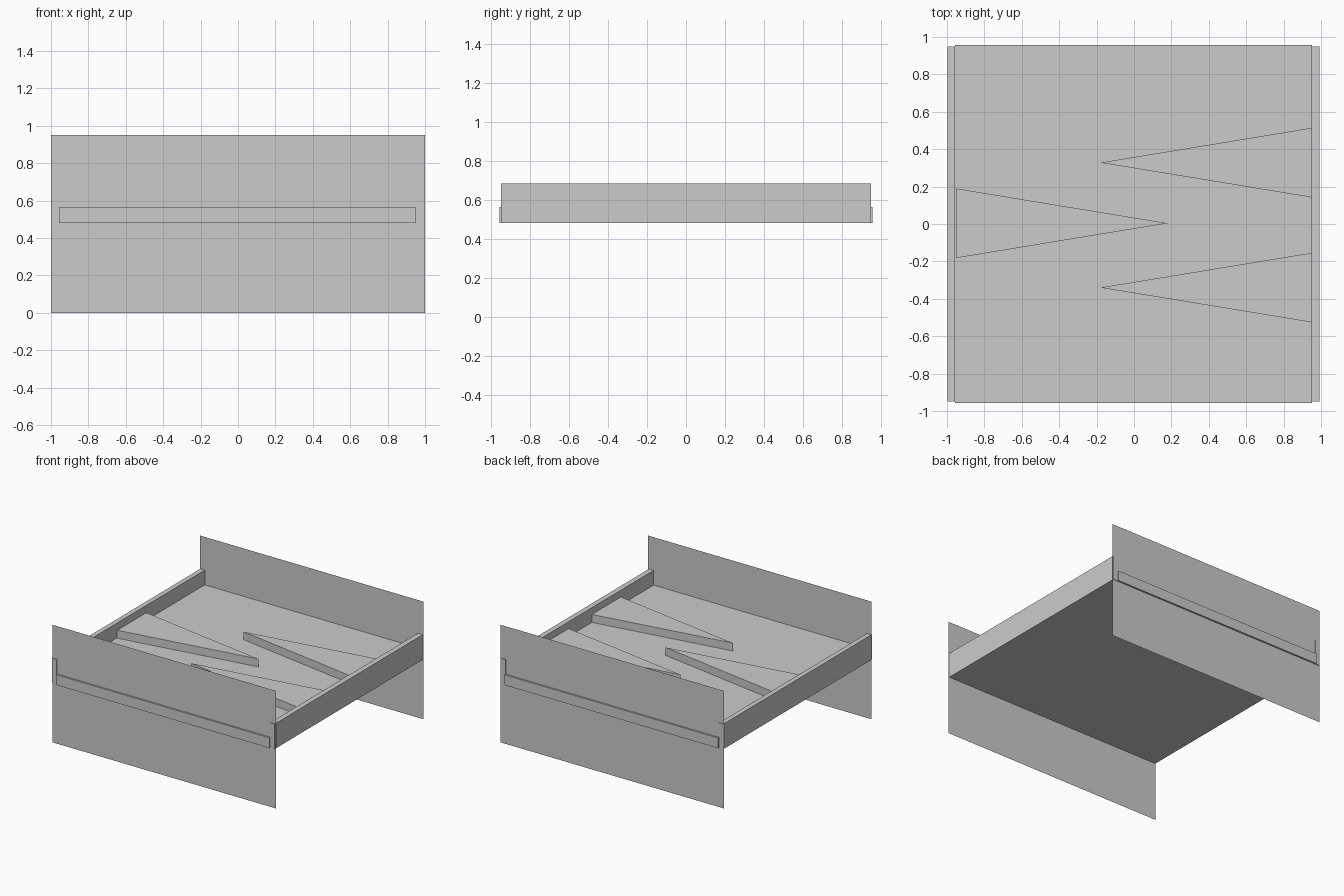
import bpy

if "Cube" in bpy.data.objects:
    bpy.data.objects.remove(bpy.data.objects["Cube"])


def make_mesh(name, verts, faces):
    mesh = bpy.data.meshes.new(name)
    mesh.from_pydata(verts, [], faces)
    obj = bpy.data.objects.new(name, mesh)
    bpy.context.collection.objects.link(obj)
    return obj


def prism(name, outline, z0, z1):
    """Extrude a counter-clockwise plan outline from z0 up to z1."""
    n = len(outline)
    verts = [(x, y, z) for z in (z0, z1) for x, y in outline]
    faces = [tuple(reversed(range(n))), tuple(range(n, 2 * n))]
    faces += [(i, (i + 1) % n, n + (i + 1) % n, n + i) for i in range(n)]
    return make_mesh(name, verts, faces)


def box(name, x0, x1, y0, y1, z0, z1):
    return prism(name, [(x0, y0), (x1, y0), (x1, y1), (x0, y1)], z0, z1)


# Floor slab
FLOOR_TOP = 0.563
box("floor_slab", -0.957, 0.952, -0.957, 0.957, 0.48, FLOOR_TOP)

# Low side walls
box("left_wall", -0.997, -0.957, -0.948, 0.948, 0.48, 0.682)
box("right_wall", 0.949, 0.992, -0.948, 0.948, 0.48, 0.682)

# Thin end panels, single sheets
for name, y, order in (("front_panel", -0.943, (0, 1, 2, 3)),
                       ("back_panel", 0.943, (3, 2, 1, 0))):
    make_mesh(name, [(-1, y, 0), (1, y, 0), (1, y, 0.95), (-1, y, 0.95)], [order])

# Raised pointed wedges, alternating from either side
for name, side, yc in (("upper_wedge", 1, 0.328), ("middle_wedge", -1, 0.004),
                       ("lower_wedge", 1, -0.34)):
    base, tip, half = side * 0.952, -side * 0.18, side * 0.186
    prism(name, [(tip, yc), (base, yc - half), (base, yc + half)], FLOOR_TOP, 0.627)
